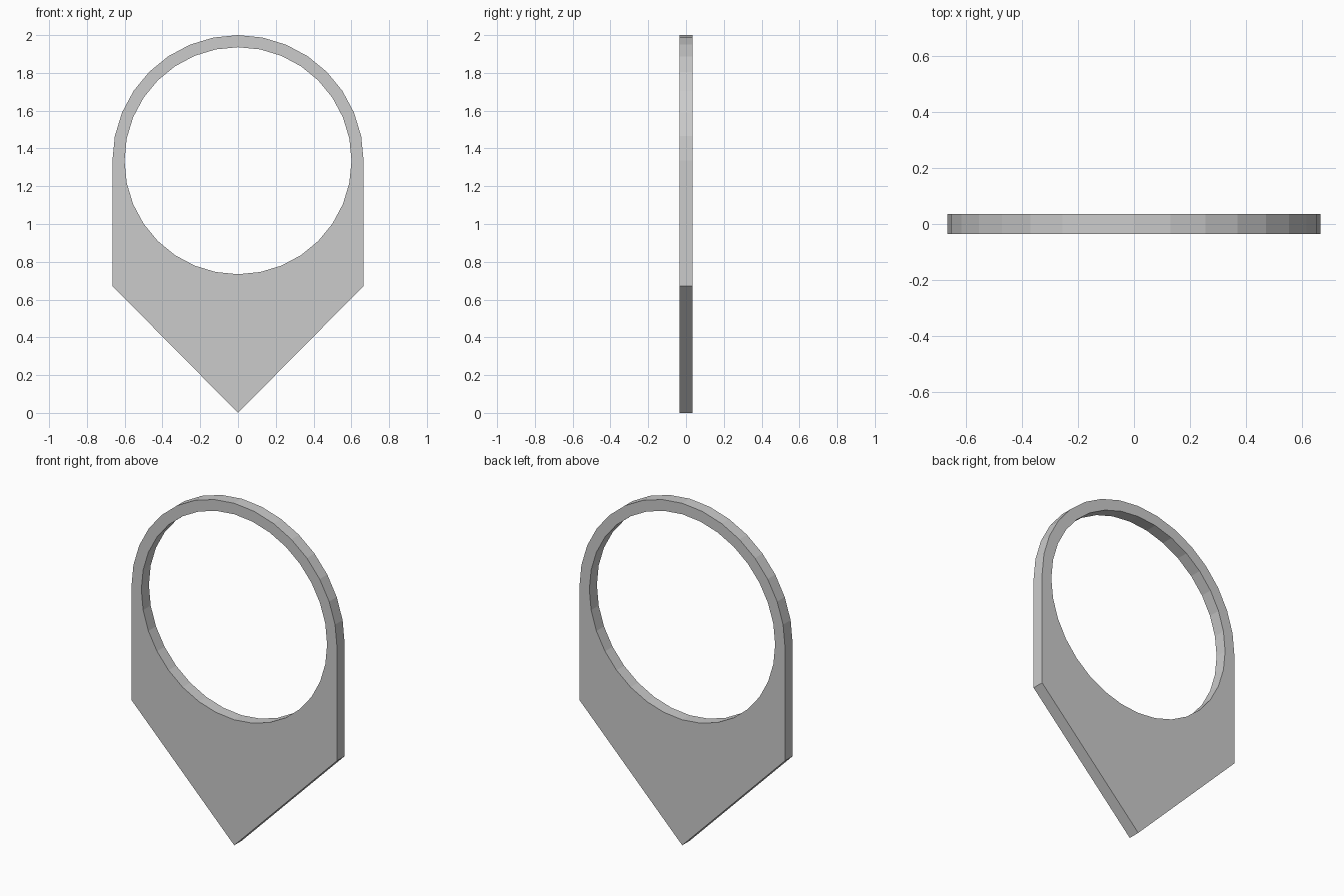
import bpy, bmesh, math

if "Cube" in bpy.data.objects:
    bpy.data.objects.remove(bpy.data.objects["Cube"])

R_OUT, R_IN, CZ, SHOULDER, HALF_T, SEG = 0.665, 0.601, 1.335, 0.672, 0.035, 32


def arc(radius, count):
    return [(radius * math.cos(2 * math.pi * i / SEG),
             CZ + radius * math.sin(2 * math.pi * i / SEG)) for i in range(count)]


def loop(bm, points):
    vs = [bm.verts.new((x, -HALF_T, z)) for x, z in points]
    return [bm.edges.new((vs[i - 1], vs[i])) for i in range(len(vs))]


bm = bmesh.new()

# Outline: half-round top, straight sides, pointed bottom
outline = arc(R_OUT, SEG // 2 + 1) + [(-R_OUT, SHOULDER), (0, 0), (R_OUT, SHOULDER)]
edges = loop(bm, outline)

# Round opening
edges += loop(bm, arc(R_IN, SEG))

# Fill the front face around the opening and extrude to the back
bmesh.ops.triangle_fill(bm, edges=edges, use_beauty=True, normal=(0, -1, 0))
ext = bmesh.ops.extrude_face_region(bm, geom=bm.faces[:], use_keep_orig=True)
back = [g for g in ext["geom"] if isinstance(g, bmesh.types.BMVert)]
bmesh.ops.translate(bm, verts=back, vec=(0, 2 * HALF_T, 0))
bmesh.ops.recalc_face_normals(bm, faces=bm.faces[:])

mesh = bpy.data.meshes.new("marker_frame")
bm.to_mesh(mesh)
bm.free()
bpy.context.collection.objects.link(bpy.data.objects.new("marker_frame", mesh))
